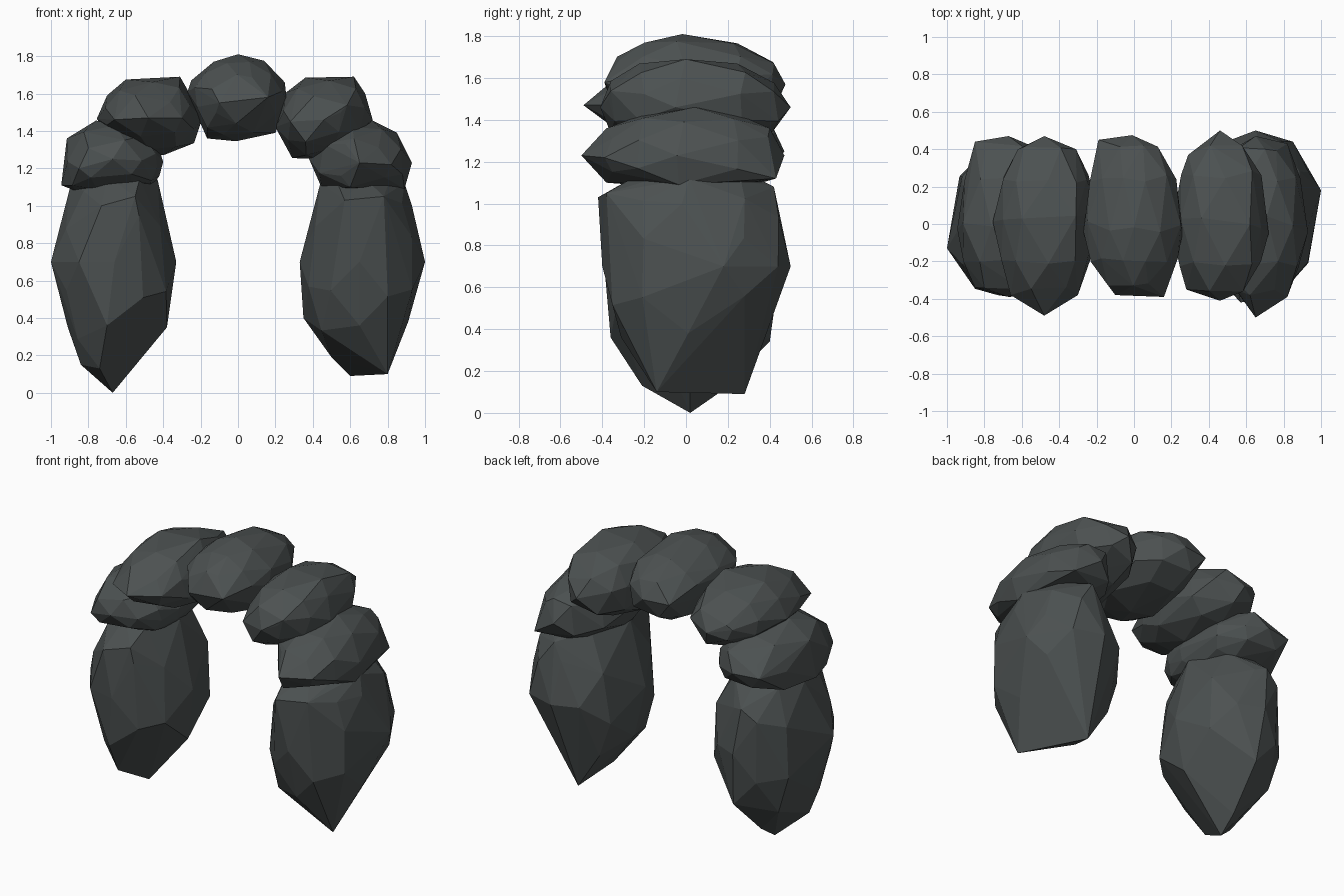
import bpy, bmesh, random
from mathutils import Vector

# Single dark stone colour
stone = bpy.data.materials.new("dark_stone")
stone.diffuse_color = (0.072, 0.082, 0.082, 1)


def rock(name, seed, outline, front, back, tip, extra=(), sharp=1.0, floor=0.0):
    """Faceted boulder: hull of rings that shrink from a front outline
    (x, z, optional y) toward the depths front and back; tip is the (x, z) centre
    of the ends, sharp < 1 makes the front more pointed, and nothing below
    the height floor is repeated in the rings."""
    rng = random.Random(seed)
    n = len(outline)
    c = Vector(tip)
    ring = [Vector(p[:2]) for p in outline]
    mids = [(ring[i] + ring[(i + 1) % n]) / 2 for i in range(n)]
    jit = lambda a: rng.uniform(-a, a)
    pts = [(p[0], p[2] if len(p) > 2 else jit(0.05), p[1]) for p in outline]
    for depth, k in ((front, sharp), (back, 1.0)):
        for p in mids:
            if p.y > floor:
                q = c + (p - c) * (0.90 + jit(0.03))
                pts.append((q.x, depth * k * (0.52 + jit(0.05)), q.y))
        start = rng.randint(0, 1)
        for p in ring[start::2]:
            if p.y > floor:
                q = c + (p - c) * (0.54 + jit(0.05))
                pts.append((q.x, depth * k * (0.86 + jit(0.03)), q.y))
        pts.append((c.x, depth, c.y))
    pts += list(extra)

    bm = bmesh.new()
    for p in pts:
        bm.verts.new(p)
    bmesh.ops.convex_hull(bm, input=bm.verts[:])
    loose = [v for v in bm.verts if not v.link_faces]
    bmesh.ops.delete(bm, geom=loose, context='VERTS')
    bmesh.ops.recalc_face_normals(bm, faces=bm.faces[:])
    me = bpy.data.meshes.new(name)
    bm.to_mesh(me)
    bm.free()
    me.materials.append(stone)
    ob = bpy.data.objects.new(name, me)
    bpy.context.collection.objects.link(ob)


# Tall standing stones
rock("left_pillar", 1,
     [(-.67, 0, .02), (-.84, .15, -.10), (-.91, .35), (-1, .70, -.13), (-.90, 1.09),
      (-.80, 1.18), (-.60, 1.22), (-.43, 1.14), (-.33, .70), (-.38, .35)],
     -.39, .45, (-.66, .70),
     [(-.73, -.38, 1.0), (-.55, -.35, 1.05), (-.70, .42, 1.0), (-.63, .40, .34),
      (-.70, -.36, .36), (-.74, -.21, .13), (-.66, .15, .09)], floor=.22)
rock("right_pillar", 2,
     [(.60, .09, .28), (.50, .19), (.35, .40), (.33, .70), (.44, 1.12), (.60, 1.20),
      (.75, 1.20), (.89, 1.12), (.93, 1.0), (1.0, .70, .18), (.91, .38), (.80, .10, -.14)],
     -.40, .50, (.65, .70),
     [(.57, -.42, 1.03), (.78, -.38, 1.05), (.68, .42, 1.08), (.65, -.31, .36)],
     floor=.25)

# Lower shoulder stones
rock("left_lower_arch_stone", 3,
     [(-.945, 1.11), (-.915, 1.36), (-.76, 1.455), (-.55, 1.44), (-.43, 1.33),
      (-.40, 1.235), (-.42, 1.16), (-.47, 1.09), (-.65, 1.07), (-.87, 1.08)],
     -.39, .47, (-.67, 1.25),
     [(-.85, .44, 1.25), (-.85, -.34, 1.2)])
rock("right_lower_arch_stone", 4,
     [(.38, 1.25), (.45, 1.09), (.60, 1.07), (.89, 1.09), (.93, 1.23),
      (.85, 1.39), (.71, 1.46), (.50, 1.43)],
     -.50, .47, (.65, 1.23),
     [(.60, -.38, 1.10), (.82, -.39, 1.22), (.62, -.38, 1.36), (.70, .40, 1.36),
      (.82, .43, 1.12), (.62, .36, 1.10)], sharp=.82)

# Upper shoulder stones
rock("left_upper_arch_stone", 5,
     [(-.755, 1.465), (-.70, 1.59), (-.60, 1.675), (-.31, 1.69), (-.27, 1.62),
      (-.19, 1.47), (-.235, 1.335), (-.40, 1.27), (-.55, 1.30), (-.70, 1.39)],
     -.49, .47, (-.48, 1.47),
     [(-.30, -.38, 1.47), (-.66, -.38, 1.46), (-.31, .40, 1.5), (-.62, .40, 1.5)],
     sharp=.82)
rock("right_upper_arch_stone", 6,
     [(.25, 1.60), (.36, 1.685), (.62, 1.69), (.68, 1.60), (.72, 1.46), (.62, 1.33),
      (.42, 1.25), (.29, 1.255), (.20, 1.42)],
     -.41, .50, (.46, 1.46),
     [(.28, -.35, 1.45), (.55, -.37, 1.5), (.29, .37, 1.5)])

# Keystone
rock("keystone", 7,
     [(0, 1.81), (-.13, 1.77), (-.25, 1.67), (-.27, 1.61), (-.20, 1.44), (-.165, 1.36),
      (-.01, 1.345), (.20, 1.39), (.26, 1.57), (.25, 1.66), (.14, 1.775)],
     -.38, .475, (-.01, 1.57),
     [(-.10, -.38, 1.55), (.16, -.39, 1.58), (-.19, .45, 1.57), (.05, .42, 1.67)])
